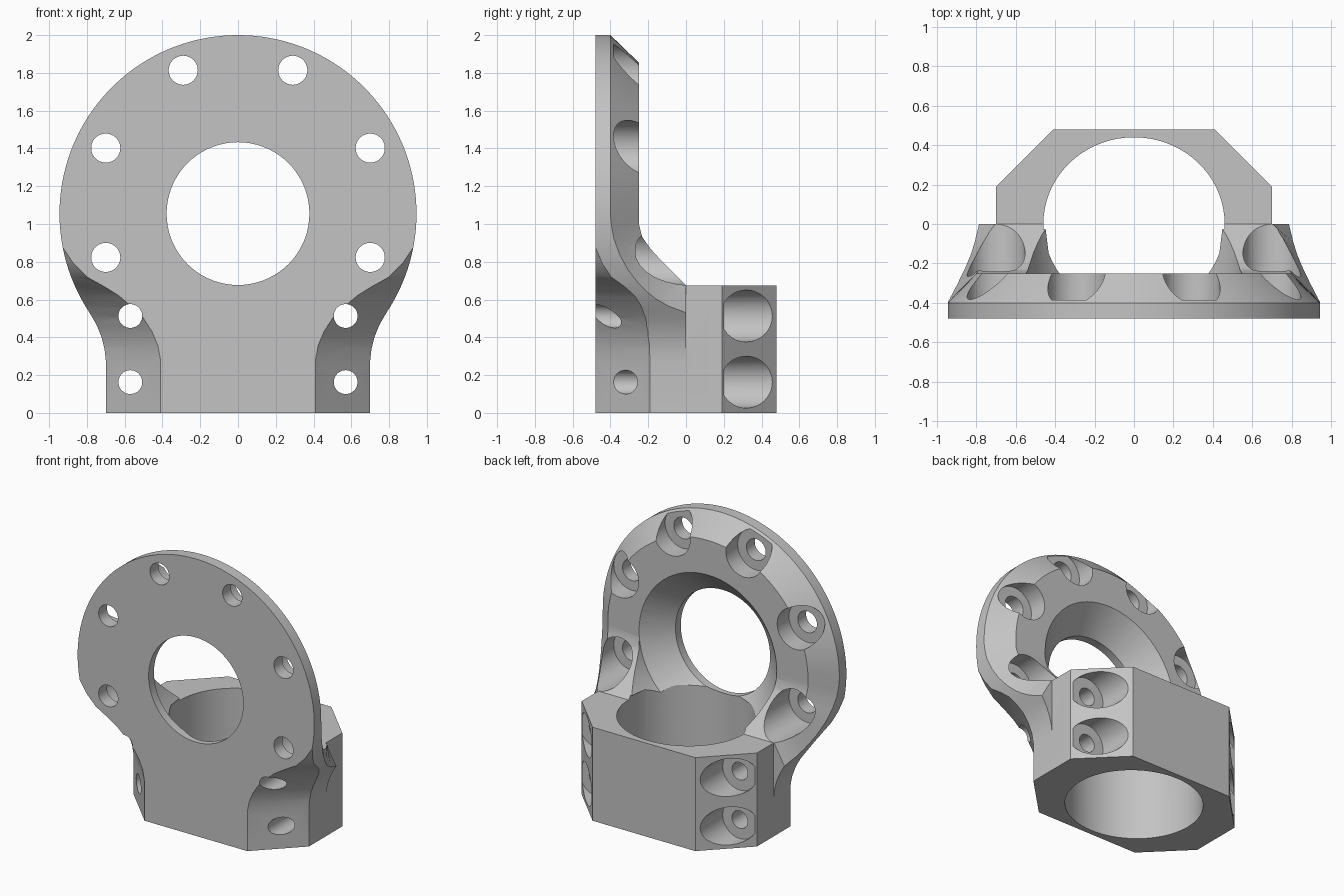
import bpy, bmesh, math
from math import sin, cos, pi, radians

if "Cube" in bpy.data.objects:
    bpy.data.objects.remove(bpy.data.objects["Cube"], do_unlink=True)

grey = bpy.data.materials.new("plain_grey")
grey.use_nodes = True
grey.diffuse_color = (0.55, 0.55, 0.55, 1)
grey.node_tree.nodes["Principled BSDF"].inputs["Base Color"].default_value = grey.diffuse_color

CENTRE, RIM, FACE = 1.055, 0.945, 0.8    # flange centre height, outer and back-face radii
FRONT = -0.48


def interp(points, t):
    if t <= points[0][0]:
        return points[0][1]
    for (a, p), (b, q) in zip(points, points[1:]):
        if t <= b:
            return p + (q - p) * (t - a) / (b - a)
    return points[-1][1]


def loft(name, rings):
    """Skin equal-length rings and cap both ends."""
    bm = bmesh.new()
    rows = [[bm.verts.new(p) for p in ring] for ring in rings]
    n = len(rows[0])
    for a, b in zip(rows, rows[1:]):
        for i in range(n):
            j = (i + 1) % n
            bm.faces.new((a[i], a[j], b[j], b[i]))
    bm.faces.new(rows[0])
    bm.faces.new(rows[-1])
    bmesh.ops.remove_doubles(bm, verts=bm.verts, dist=1e-5)
    bmesh.ops.dissolve_degenerate(bm, edges=bm.edges, dist=1e-5)
    bmesh.ops.recalc_face_normals(bm, faces=bm.faces)
    mesh = bpy.data.meshes.new(name)
    bm.to_mesh(mesh)
    bm.free()
    mesh.materials.append(grey)
    ob = bpy.data.objects.new(name, mesh)
    bpy.context.collection.objects.link(ob)
    return ob


def turned(name, profile, x, z, n=48):
    """Solid of (radius, y) steps turned about an axis along y."""
    return loft(name, [[(x + r * cos(2 * pi * i / n), y, z + r * sin(2 * pi * i / n))
                        for i in range(n)] for r, y in profile])


def combine(target, tool, operation):
    tool.hide_render = True
    mod = target.modifiers.new(tool.name, 'BOOLEAN')
    mod.operation, mod.solver, mod.object = operation, 'EXACT', tool
    bpy.context.view_layer.objects.active = target
    bpy.ops.object.modifier_apply(modifier=mod.name)
    bpy.data.objects.remove(tool, do_unlink=True)


# Flange and neck: stacked sections whose back edge sweeps down into the clamp
back_y = [(.675, 0), (.8, -.125), (.865, -.185), (.93, -.232), (1.0, -.25)]
rim_y = [(.531, 0), (.55, -.06), (.587, -.138), (.63, -.195), (.677, -.244),
         (.75, -.303), (.835, -.35), (.93, -.385), (1.03, -.4)]
neck = [(0, .7), (.28, .7), (.34, .707), (.4, .722), (.46, .746), (.5, .768)]


def section(xo, zo, yr, xi, zi, yi):
    half = [(xo, FRONT, zo), (xo, yr, zo), (xi, yi, zi)]
    return half + [(-x, y, z) for x, y, z in reversed(half)]


sections = [section(x, z, 0, .65, z, 0) for z, x in neck]
STEPS = 48
for k in range(STEPS + 1):
    t = k / STEPS
    a, b = radians(-33.7 + 123.7 * t), radians(-28.36 + 118.36 * t)
    zo, zi = CENTRE + RIM * sin(a), CENTRE + FACE * sin(b)
    sections.append(section(RIM * cos(a), zo, interp(rim_y, zo),
                            FACE * cos(b), zi, interp(back_y, zi)))
bracket = loft("flange_bracket", sections)

# Back half of the clamp block
plan = [(.7, -.02), (.7, .19), (.41, .48), (-.41, .48), (-.7, .19), (-.7, -.02)]
block = loft("clamp_block", [[(x, y, z) for x, y in plan] for z in (0, .675)])
combine(bracket, block, 'UNION')

# Front corners: diagonal cuts that curve outward under the flange
corner = [(.89, -.1), (.89, .28), (.905, .36), (.935, .43), (.98, .5), (1.04, .56),
          (1.11, .62), (1.19, .67), (1.28, .72), (1.35, .79), (1.41, .88), (1.45, .98),
          (2.5, .98), (2.5, -.1)]
for side in (1, -1):
    tool = loft("corner_cutter", [[(side * (u / 2 + s), s - u / 2, z) for u, z in corner]
                                  for s in (-.6, .6)])
    combine(bracket, tool, 'DIFFERENCE')

# Upright bore through the clamp
N = 72
bore = loft("clamp_bore", [[(.46 * cos(2 * pi * i / N), .44 * sin(2 * pi * i / N), z)
                            for i in range(N)] for z in (-.2, .7)])
combine(bracket, bore, 'DIFFERENCE')

# Flared window through the flange
window = turned("flange_window", [(.378, -1), (.378, -.42), (.55, -.25), (.58, .05)],
                0, CENTRE, N)
combine(bracket, window, 'DIFFERENCE')

# Counterbored bolt holes in the flange and the clamp
for side in (1, -1):
    for x, z in ((.29, 1.814), (.7, 1.402), (.7, .823)):
        tool = turned("flange_bolt", [(.077, -1), (.077, -.385), (.147, -.385), (.147, .3)],
                      side * x, z)
        combine(bracket, tool, 'DIFFERENCE')
    for z in (.163, .513):
        tool = turned("clamp_bolt", [(.063, -1), (.063, .2), (.137, .2), (.137, 1)],
                      side * .57, z)
        combine(bracket, tool, 'DIFFERENCE')

bpy.ops.object.select_all(action='DESELECT')
bracket.select_set(True)
bpy.context.view_layer.objects.active = bracket
bpy.ops.object.shade_smooth_by_angle(angle=radians(20))
